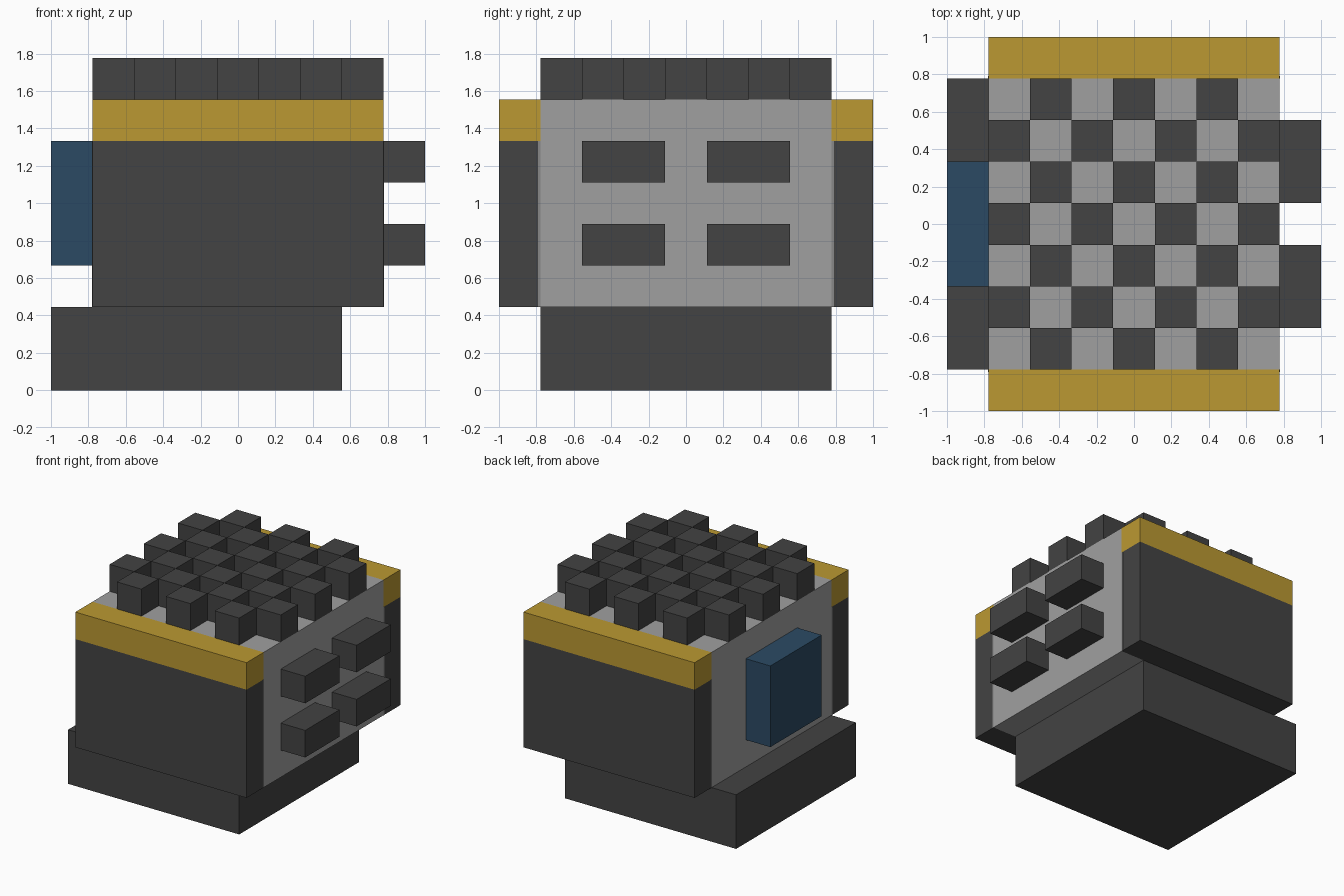
import bpy
import bmesh

old = bpy.data.objects.get("Cube")
if old:
    bpy.data.objects.remove(old, do_unlink=True)

U = 2 / 9  # one block unit


def material(name, rgb):
    """Flat material from 0-255 sRGB values."""
    lin = [((c / 255 + 0.055) / 1.055) ** 2.4 for c in rgb]
    mat = bpy.data.materials.new(name)
    mat.use_nodes = True
    mat.diffuse_color = (*lin, 1)
    bsdf = mat.node_tree.nodes["Principled BSDF"]
    bsdf.inputs["Base Color"].default_value = (*lin, 1)
    bsdf.inputs["Roughness"].default_value = 0.8
    return mat


DARK = material("dark grey", (67, 67, 67))
LIGHT = material("light grey", (160, 160, 160))
MID = material("mid grey", (136, 136, 136))
YELLOW = material("yellow", (187, 153, 50))
BLUE = material("blue", (43, 74, 100))


def box(name, x, y, z, mat):
    """Box from (min, max) ranges given in block units."""
    bm = bmesh.new()
    bmesh.ops.create_cube(bm, size=1)
    for v in bm.verts:
        for axis, (lo, hi) in enumerate((x, y, z)):
            v.co[axis] = U * (lo if v.co[axis] < 0 else hi)
    mesh = bpy.data.meshes.new(name)
    bm.to_mesh(mesh)
    bm.free()
    mesh.materials.append(mat)
    obj = bpy.data.objects.new(name, mesh)
    bpy.context.collection.objects.link(obj)
    return obj


# Base, shifted to one side, and the core above it
box("base", (-4.5, 2.5), (-3.5, 3.5), (0, 2), DARK)
box("core", (-3.5, 3.5), (-3.5, 3.5), (2, 7), LIGHT)

# Front and back slabs with yellow rims and thin seams on the sides
for label, s in (("front", -1), ("back", 1)):
    y = sorted((s * 3.5, s * 4.5))
    box(label + "_slab", (-3.5, 3.5), y, (2, 6), DARK)
    box(label + "_rim", (-3.5, 3.5), y, (6, 7), YELLOW)
    for side, sx in (("right", -1), ("left", 1)):
        box(f"{label}_{side}_seam", sorted((sx * 3.5, sx * 3.51)),
            sorted((s * 3.5, s * 3.56)), (2, 6), MID)

# Raised panel on the right side
box("side_panel", (-4.5, -3.5), (-1.5, 1.5), (3, 6), BLUE)

# Four pegs on the left side
for row, z in (("lower", 3), ("upper", 5)):
    for label, y in (("front", -2.5), ("back", 0.5)):
        box(f"{row}_{label}_peg", (3.5, 4.5), (y, y + 2), (z, z + 1), DARK)

# Chequered studs on top
for i in range(7):
    for j in range(7):
        if (i + j) % 2:
            box(f"stud_{i}_{j}", (i - 3.5, i - 2.5), (j - 3.5, j - 2.5),
                (7, 8), DARK)
